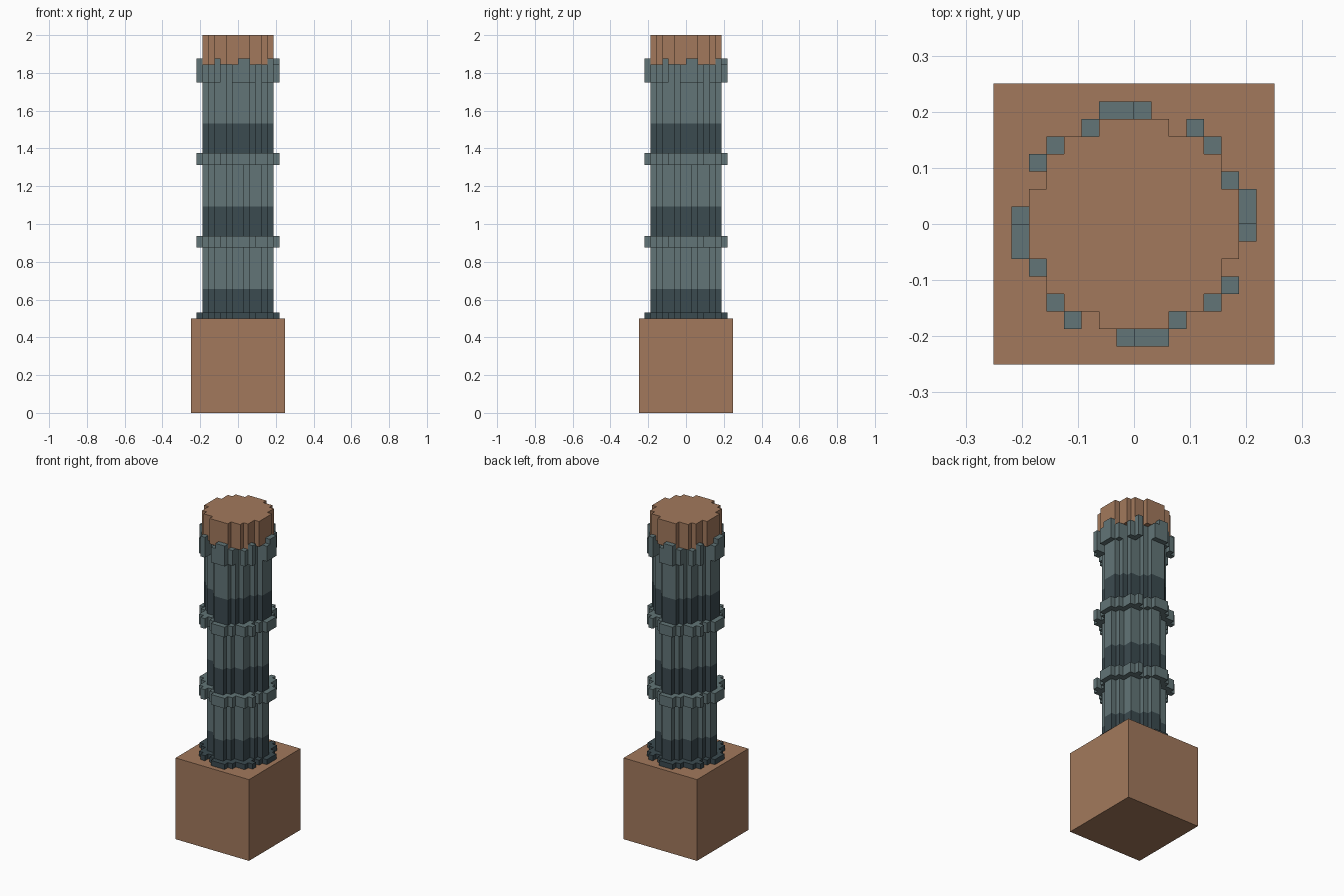
import bpy, bmesh, math

cube = bpy.data.objects.get("Cube")
if cube:
    bpy.data.objects.remove(cube, do_unlink=True)

U = 1 / 32  # size of one block


def material(name, rgb):
    m = bpy.data.materials.new(name)
    m.use_nodes = True
    m.diffuse_color = (*rgb, 1)
    m.node_tree.nodes["Principled BSDF"].inputs["Base Color"].default_value = (*rgb, 1)
    return m


BROWN = material("clay_brown", (0.362, 0.191, 0.107))
TEAL = material("grey_teal", (0.122, 0.178, 0.184))
DARK = material("dark_slate", (0.044, 0.069, 0.080))


def four_turns(cells):
    """Repeat cells by quarter turns about the vertical axis."""
    out = set()
    for i, j in cells:
        for _ in range(4):
            out.add((i, j))
            i, j = j, -1 - i
    return out


def stepped(rows):
    """Stepped round section; each row is (first x, last x, y)."""
    return four_turns((i, j) for a, b, y in rows
                      for j in range(y + 1) for i in range(a, b + 1))


def prism(name, cells, z0, z1, mat):
    """Upright solid over a set of grid cells."""
    bm = bmesh.new()

    def quad(points):
        bm.faces.new([bm.verts.new((x * U, y * U, z * U)) for x, y, z in points])

    for i, j in cells:
        ring = [(i, j), (i + 1, j), (i + 1, j + 1), (i, j + 1)]
        quad([(x, y, z1) for x, y in ring])
        quad([(x, y, z0) for x, y in reversed(ring)])
        for k, (di, dj) in enumerate([(0, -1), (1, 0), (0, 1), (-1, 0)]):
            if (i + di, j + dj) not in cells:
                a, b = ring[k], ring[(k + 1) % 4]
                quad([(*a, z0), (*b, z0), (*b, z1), (*a, z1)])
    bmesh.ops.remove_doubles(bm, verts=bm.verts, dist=U / 100)
    bmesh.ops.dissolve_limit(bm, angle_limit=math.radians(1),
                             verts=bm.verts, edges=bm.edges)
    mesh = bpy.data.meshes.new(name)
    bm.to_mesh(mesh)
    bm.free()
    mesh.materials.append(mat)
    obj = bpy.data.objects.new(name, mesh)
    bpy.context.collection.objects.link(obj)
    return obj


# Cross-sections
cap_section = stepped([(-2, 1, 5), (-4, 3, 4), (-5, 4, 3)])
upper_section = stepped([(-2, 0, 5), (-3, 1, 4), (-4, 3, 3)])
lower_section = stepped([(-1, 0, 5), (-2, 1, 4), (-4, 3, 3)])
tall_studs = four_turns([(-2, 6), (-1, 6), (3, 5)])
short_studs = four_turns([(0, 6), (4, 4), (5, 2)])
studs = tall_studs | short_studs
stud_roots = four_turns([(3, 4), (4, 2)])
collar_section = cap_section | studs

# Square plinth
prism("plinth", {(i, j) for i in range(-8, 8) for j in range(-8, 8)}, 0, 16, BROWN)

# Shaft in three lengths, each with a dark foot
prism("foot_collar", collar_section, 16, 17, DARK)
for label, section, z0, split, z1 in [
        ("lower", lower_section, 17, 21, 28),
        ("middle", lower_section, 30, 35, 42),
        ("upper", upper_section, 44, 49, 56)]:
    prism(label + "_shaft_band", section, z0, split, DARK)
    prism(label + "_shaft", section, split, z1, TEAL)

# Collars between the lengths
prism("lower_collar", collar_section, 28, 30, TEAL)
prism("middle_collar", collar_section, 42, 44, TEAL)

# Crown collar with uneven studs, and the cap inside it
prism("crown_collar", upper_section | stud_roots | studs, 56, 59, TEAL)
prism("crown_tall_studs", tall_studs, 59, 60, TEAL)
prism("cap", cap_section, 59, 64, BROWN)
